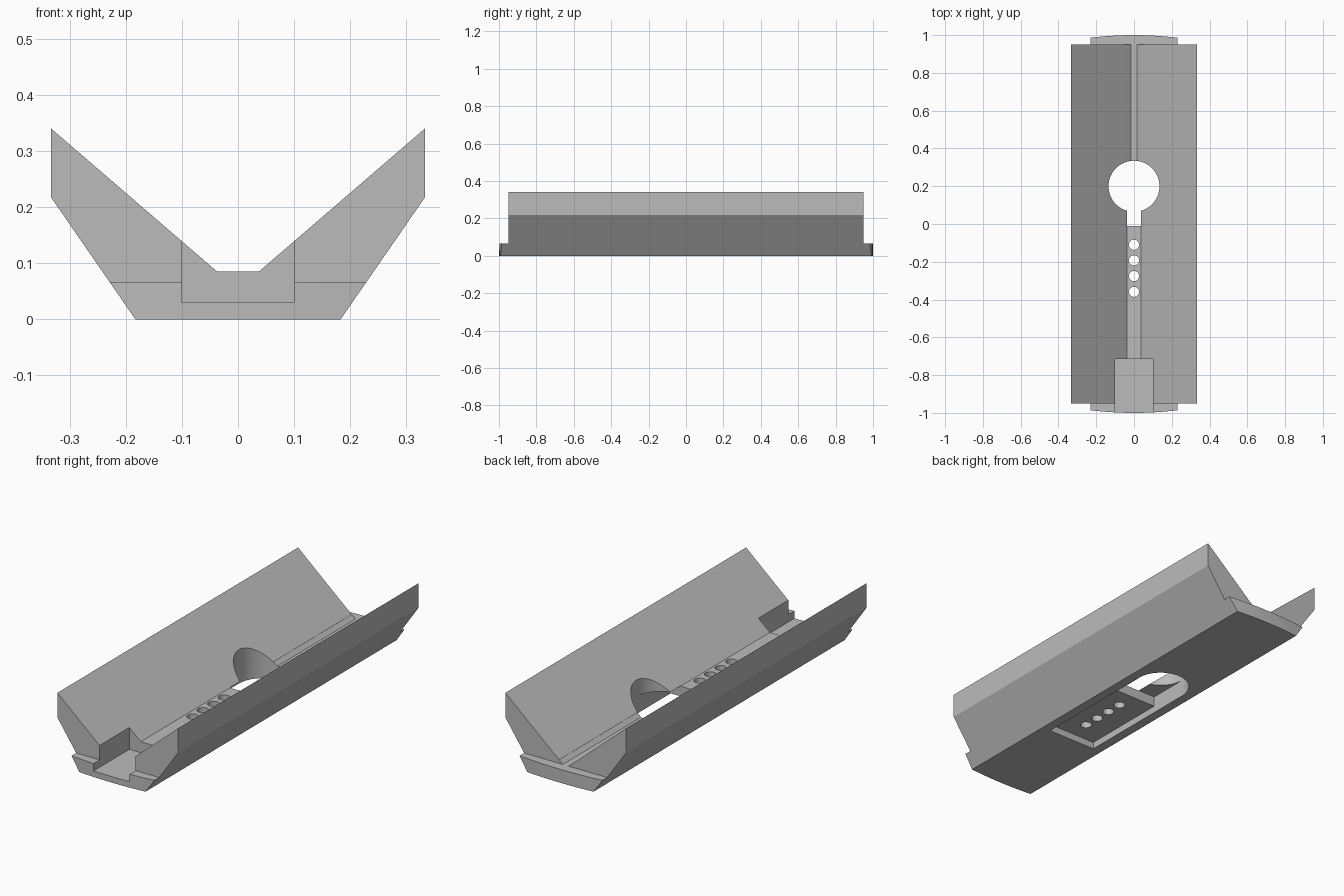
import bpy, bmesh, math
from mathutils import Matrix, Vector

default = bpy.data.objects.get("Cube")
if default:
    bpy.data.objects.remove(default, do_unlink=True)

grey = bpy.data.materials.new("plain_grey")
grey.use_nodes = True
GREY = (0.5, 0.5, 0.5, 1)
grey.diffuse_color = GREY
grey.node_tree.nodes["Principled BSDF"].inputs["Base Color"].default_value = GREY


def finish(name, bm):
    bmesh.ops.recalc_face_normals(bm, faces=bm.faces)
    mesh = bpy.data.meshes.new(name)
    bm.to_mesh(mesh)
    bm.free()
    mesh.materials.append(grey)
    obj = bpy.data.objects.new(name, mesh)
    bpy.context.collection.objects.link(obj)
    return obj


def prism(name, outline, start, end, axis):
    """Extrude a 2D outline along y (outline is x, z) or z (outline is x, y)."""
    bm = bmesh.new()
    if axis == "y":
        points, step = [(a, start, b) for a, b in outline], Vector((0, end - start, 0))
    else:
        points, step = [(a, b, start) for a, b in outline], Vector((0, 0, end - start))
    face = bm.faces.new([bm.verts.new(p) for p in points])
    moved = bmesh.ops.extrude_face_region(bm, geom=[face])["geom"]
    bmesh.ops.translate(bm, vec=step, verts=[v for v in moved if isinstance(v, bmesh.types.BMVert)])
    return finish(name, bm)


def box(name, x0, x1, y0, y1, z0, z1):
    return prism(name, [(x0, y0), (x1, y0), (x1, y1), (x0, y1)], z0, z1, "z")


def cylinder(name, y, radius, sides):
    bm = bmesh.new()
    bmesh.ops.create_cone(bm, cap_ends=True, segments=sides, radius1=radius, radius2=radius,
                          depth=1, matrix=Matrix.Translation((0, y, 0)))
    return finish(name, bm)


def mirrored(half):
    return half + [(-x, z) for x, z in reversed(half)]


def carve(target, tool, operation="DIFFERENCE"):
    mod = target.modifiers.new(tool.name, "BOOLEAN")
    mod.operation, mod.solver, mod.object = operation, "EXACT", tool
    bpy.context.view_layer.objects.active = target
    bpy.ops.object.modifier_apply(modifier=mod.name)
    bpy.data.objects.remove(tool, do_unlink=True)


# Trough with flared walls
LIP, HOLE_Y, HOLE_R = 0.067, 0.2, 0.135
trough = prism("v_trough", mirrored([(0.183, 0), (0.333, 0.217), (0.333, 0.34), (0.037, 0.085)]),
               -1.1, 1.1, "y")

# Gently bowed ends
arc = [(x * 0.05, 1 - 0.26 * (x * 0.05) ** 2) for x in range(8, -9, -1)]
carve(trough, prism("bowed_outline", arc + [(-x, -y) for x, y in arc], -0.2, 0.6, "z"), "INTERSECT")

# Walls stop short of the base lip at both ends
for y0, y1 in ((-1.2, -0.95), (0.95, 1.2)):
    carve(trough, box("end_step", -0.5, 0.5, y0, y1, LIP, 0.6))

# Square notch at the front, deeper narrow channel at the back
carve(trough, box("front_notch", -0.1, 0.1, -1.2, -0.715, 0.03, 0.6))
carve(trough, prism("back_channel", mirrored([(0.016, LIP), (0.037, 0.086)]), HOLE_Y, 0.97, "y"))

# Stepped pocket underneath
carve(trough, box("shallow_pocket", -HOLE_R, HOLE_R, -0.465, 0.1, -0.1, 0.035))
carve(trough, box("deep_pocket", -HOLE_R, HOLE_R, -0.01, HOLE_Y, -0.1, 0.086))

# Large opening and the row of small holes
carve(trough, cylinder("large_opening", HOLE_Y, HOLE_R, 64))
for i in range(4):
    carve(trough, cylinder("small_hole", -0.11 - i * 0.083, 0.027, 32))

bpy.ops.object.select_all(action="DESELECT")
trough.select_set(True)
bpy.context.view_layer.objects.active = trough
bpy.ops.object.shade_smooth_by_angle(angle=math.radians(30))
